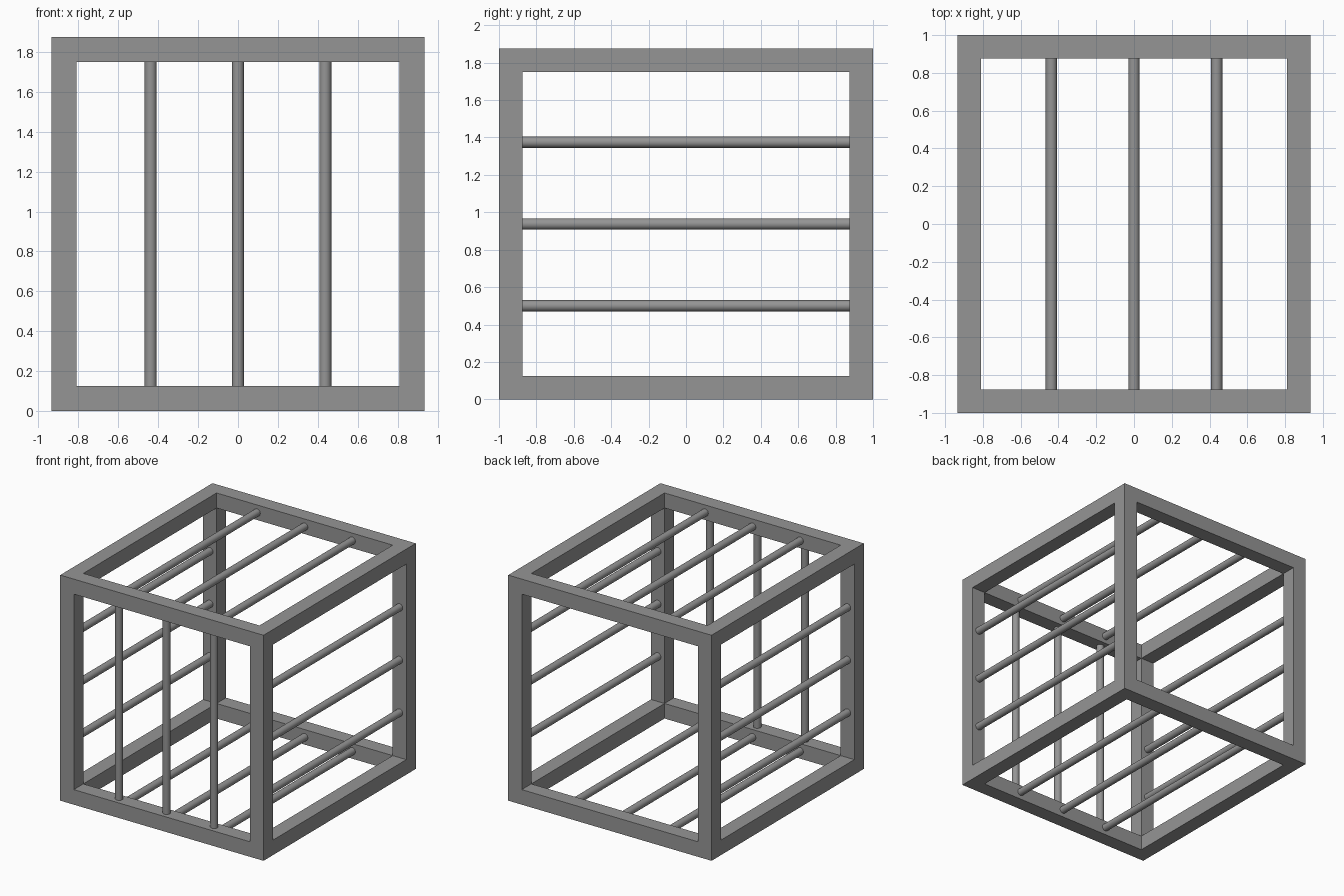
import bpy
import math
from mathutils import Vector

default = bpy.data.objects.get("Cube")
if default:
    bpy.data.objects.remove(default, do_unlink=True)

WIDTH, DEPTH, HEIGHT = 1.87, 2.0, 1.875
BEAM = 0.125          # frame beam thickness
ROD_RADIUS = 0.03
SPACING = 0.4375      # distance between rods
MID = HEIGHT / 2

steel = bpy.data.materials.new("grey_steel")
steel.use_nodes = True
grey = (0.3, 0.3, 0.3, 1.0)
steel.diffuse_color = grey
steel.node_tree.nodes["Principled BSDF"].inputs["Base Color"].default_value = grey


def box(name, size):
    bpy.ops.mesh.primitive_cube_add(size=1, location=(0, 0, MID))
    obj = bpy.context.object
    obj.name = name
    obj.scale = size
    bpy.ops.object.transform_apply(location=False, rotation=False, scale=True)
    return obj


def rod(name, location, length, rotation=(0, 0, 0)):
    bpy.ops.mesh.primitive_cylinder_add(vertices=32, radius=ROD_RADIUS, depth=length,
                                        location=location, rotation=rotation)
    obj = bpy.context.object
    obj.name = name
    obj.data.materials.append(steel)
    bpy.ops.object.shade_smooth_by_angle(angle=math.radians(40))


# Box frame: a solid block with an opening cut through along each axis
outer = Vector((WIDTH, DEPTH, HEIGHT))
frame = box("cage_frame", outer)
frame.data.materials.append(steel)
for axis, label in enumerate(("side", "front", "top")):
    size = outer - Vector((2 * BEAM,) * 3)
    size[axis] = outer[axis] + 0.5
    cutter = box(label + "_opening_cutter", size)
    cutter.hide_render = True
    cutter.hide_set(True)
    cut = frame.modifiers.new(label + "_opening", "BOOLEAN")
    cut.operation = "DIFFERENCE"
    cut.solver = "EXACT"
    cut.object = cutter

# Apply the cuts and drop the cutters
bpy.context.view_layer.objects.active = frame
frame.select_set(True)
for cut in list(frame.modifiers):
    cutter = cut.object
    bpy.ops.object.modifier_apply(modifier=cut.name)
    bpy.data.objects.remove(cutter, do_unlink=True)

# Rods, centred in the beams; the back stays open
along_y = (math.pi / 2, 0, 0)
rod_depth = DEPTH - 2 * BEAM + 0.02
rod_height = HEIGHT - 2 * BEAM + 0.02
side_x = WIDTH / 2 - BEAM / 2
for i in (-1, 0, 1):
    offset = i * SPACING
    n = i + 2
    rod(f"front_rod_{n}", (offset, -DEPTH / 2 + BEAM / 2, MID), rod_height)
    rod(f"top_rod_{n}", (offset, 0, HEIGHT - BEAM / 2), rod_depth, along_y)
    rod(f"bottom_rod_{n}", (offset, 0, BEAM / 2), rod_depth, along_y)
    rod(f"left_rod_{n}", (side_x, 0, MID + offset), rod_depth, along_y)
    rod(f"right_rod_{n}", (-side_x, 0, MID + offset), rod_depth, along_y)
